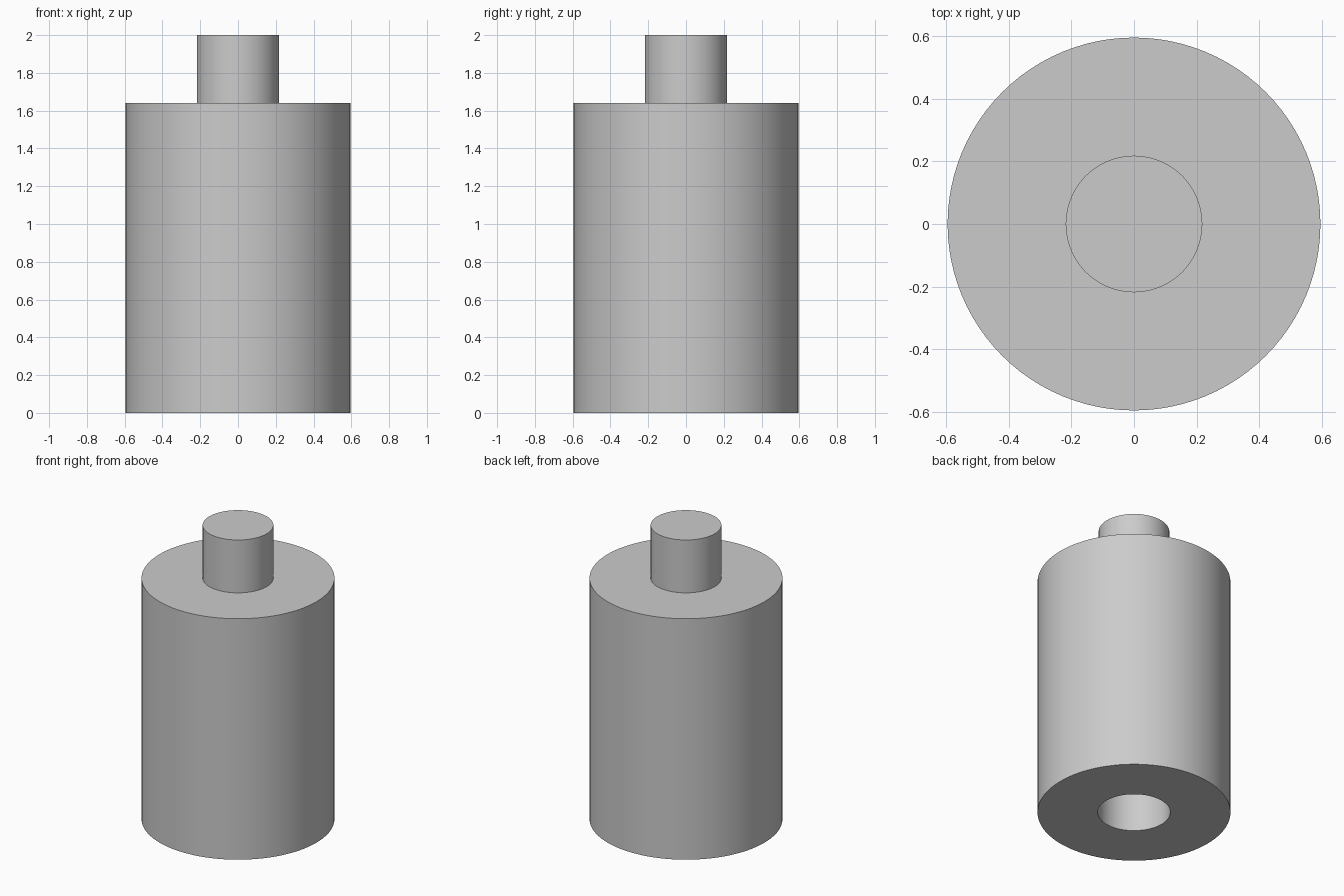
import bpy
import bmesh
import math
from mathutils import Vector

cube = bpy.data.objects.get("Cube")
if cube:
    bpy.data.objects.remove(cube, do_unlink=True)

SIDES = 96
BODY_R, PEG_R, BORE_R = 0.595, 0.218, 0.224
SHOULDER_Z, TOP_Z, BORE_DEPTH = 1.64, 2.0, 0.38

grey = bpy.data.materials.new("plain_grey")
grey.use_nodes = True
colour = (0.6, 0.6, 0.6, 1)
grey.diffuse_color = colour
grey.node_tree.nodes["Principled BSDF"].inputs["Base Color"].default_value = colour


def lathe(name, profile):
    """Revolve an (r, z) profile around the z axis."""
    bm = bmesh.new()
    verts = [bm.verts.new((r, 0, z)) for r, z in profile]
    edges = [bm.edges.new(pair) for pair in zip(verts, verts[1:])]
    bmesh.ops.spin(bm, geom=verts + edges, cent=Vector(), axis=(0, 0, 1),
                   angle=math.tau, steps=SIDES)
    bmesh.ops.remove_doubles(bm, verts=bm.verts, dist=0.0001)
    bmesh.ops.recalc_face_normals(bm, faces=bm.faces)
    mesh = bpy.data.meshes.new(name)
    bm.to_mesh(mesh)
    bm.free()
    mesh.materials.append(grey)
    obj = bpy.data.objects.new(name, mesh)
    bpy.context.collection.objects.link(obj)
    bpy.ops.object.select_all(action="DESELECT")
    obj.select_set(True)
    bpy.context.view_layer.objects.active = obj
    bpy.ops.object.shade_smooth_by_angle(angle=math.radians(30))
    return obj


# Cylinder body with a blind bore underneath and a peg on top, in one piece
lathe("pegged_cylinder", [
    (0, BORE_DEPTH), (BORE_R, BORE_DEPTH), (BORE_R, 0), (BODY_R, 0),
    (BODY_R, SHOULDER_Z), (PEG_R, SHOULDER_Z), (PEG_R, TOP_Z), (0, TOP_Z),
])
